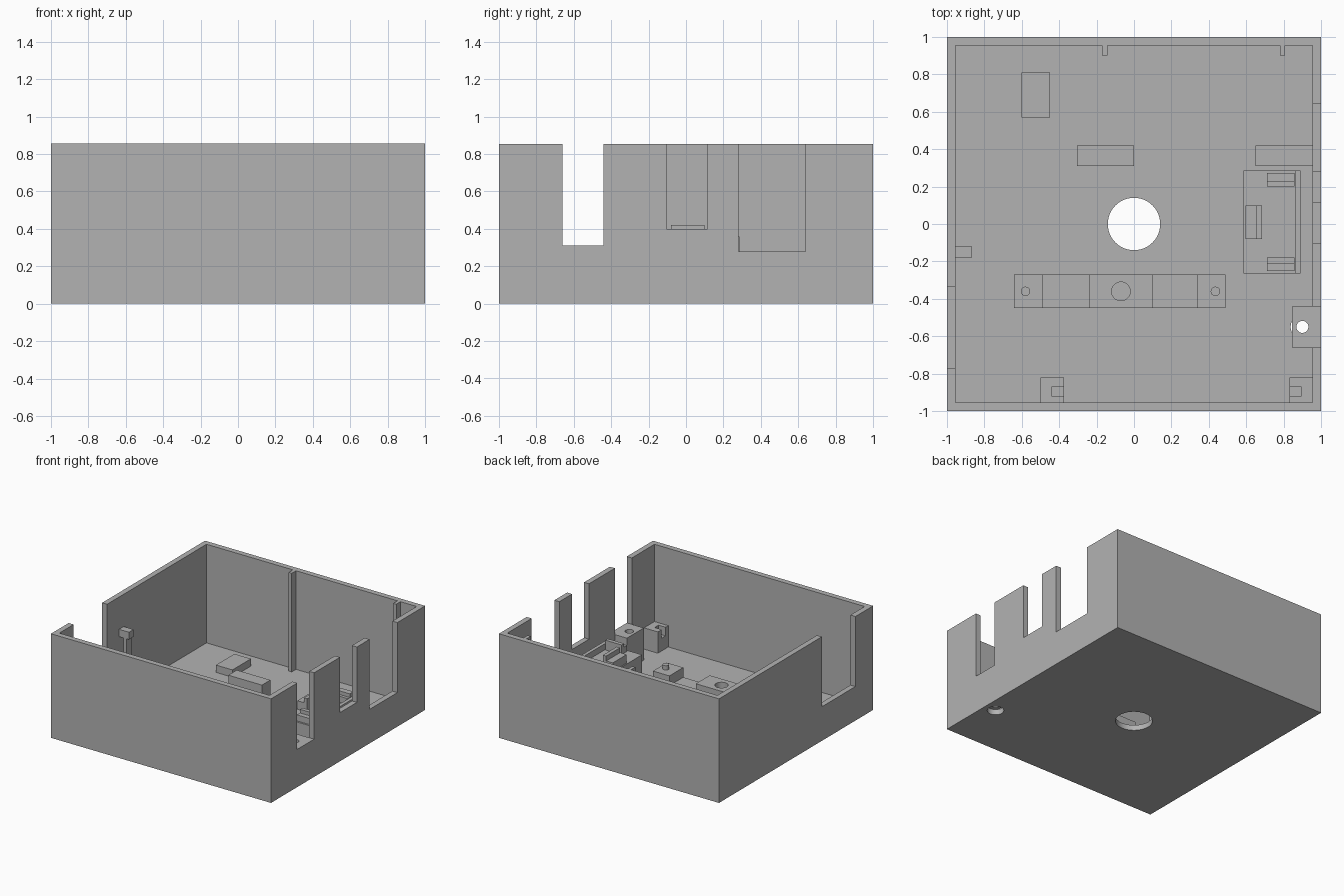
import bpy

old = bpy.data.objects.get("Cube")
if old:
    bpy.data.objects.remove(old, do_unlink=True)

grey = bpy.data.materials.new("plain grey")
grey.use_nodes = True
GREY = (0.45, 0.45, 0.45, 1)
grey.diffuse_color = GREY
grey.node_tree.nodes["Principled BSDF"].inputs["Base Color"].default_value = GREY

H = 0.855      # overall height
T = 0.045      # wall and floor thickness
IN = 1 - T     # inner face of the walls


def box(name, x, y, z):
    """Box from (min, max) ranges."""
    bpy.ops.mesh.primitive_cube_add(
        size=1, location=[(a + b) / 2 for a, b in (x, y, z)])
    ob = bpy.context.object
    ob.name = name
    ob.scale = [b - a for a, b in (x, y, z)]
    bpy.ops.object.transform_apply(location=False, rotation=False, scale=True)
    ob.data.materials.append(grey)
    return ob


def rod(name, x, y, r, z):
    bpy.ops.mesh.primitive_cylinder_add(
        vertices=48, radius=r, depth=z[1] - z[0], location=(x, y, sum(z) / 2))
    ob = bpy.context.object
    ob.name = name
    ob.data.materials.append(grey)
    bpy.ops.object.shade_smooth_by_angle()
    return ob


def cut(ob, *cutters):
    for c in cutters:
        c.hide_render = True
        m = ob.modifiers.new("cut", 'BOOLEAN')
        m.operation = 'DIFFERENCE'
        m.solver = 'EXACT'
        m.object = c
        bpy.context.view_layer.objects.active = ob
        bpy.ops.object.modifier_apply(modifier=m.name)
        bpy.data.objects.remove(c, do_unlink=True)


# Open tray with wall notches and floor holes
tray = box("tray", (-1, 1), (-1, 1), (0, H))
cut(tray, box("cavity", (-IN, IN), (-IN, IN), (T, 1)))
for y, z in (((-0.66, -0.44), 0.31), ((-0.105, 0.115), 0.4), ((0.28, 0.64), 0.28)):
    cut(tray, box("right_notch", (0.92, 1.1), y, (z, 1)))
cut(tray,
    box("left_notch", (-1.1, -0.92), (-0.77, -0.335), (0.28, 1)),
    rod("centre_hole", 0, 0, 0.14, (-0.1, 0.2)),
    rod("screw_recess", 0.9, -0.55, 0.063, (-0.1, 0.1)))

# Screw bracket below the first notch
bracket = box("screw_bracket", (0.845, IN), (-0.66, -0.44), (T, 0.31))
cut(bracket, rod("screw_hole", 0.9, -0.55, 0.032, (0, 0.5)))

# Ribs on the back wall
for x in (-0.17, 0.78):
    box("back_rib", (x, x + 0.028), (0.9, IN), (T, H))

# Plain floor blocks
box("low_block", (-0.6, -0.45), (0.57, 0.81), (T, 0.105))
box("middle_block", (-0.305, 0), (0.31, 0.42), (T, 0.2))
box("side_block", (0.65, IN), (0.31, 0.42), (T, 0.2))

# Long holder: low base, pinned ends, bored centre
Y = (-0.45, -0.27)
box("holder_base", (-0.64, 0.49), Y, (T, 0.12))
for x in (-0.64, 0.34):
    box("holder_end", (x, x + 0.15), Y, (0.12, 0.2))
for x in (-0.58, 0.435):
    rod("holder_pin", x, -0.36, 0.025, (0.2, 0.235))
centre = box("holder_centre", (-0.24, 0.1), Y, (0.12, 0.2))
cut(centre, rod("bore", -0.07, -0.36, 0.05, (0.1, 0.3)))

# Slotted supports on the front wall
for x, slot in ((-0.5, -0.44), (0.83, 0.8)):
    support = box("slotted_support", (x, x + 0.125), (-IN, -0.82), (T, 0.22))
    cut(support, box("slot", (slot, slot + 0.095), (-0.92, -0.87), (0.15, 0.3)))

# Clip beside the left wall
box("clip_post", (-0.915, -0.885), (-0.18, -0.12), (T, 0.53))
box("clip_head", (-IN, -0.865), (-0.18, -0.12), (0.53, 0.59))

# Port housing beside the right wall
box("housing_base", (0.585, 0.89), (-0.265, 0.285), (T, 0.31))
box("housing_rear", (0.862, 0.89), (-0.265, 0.285), (0.31, 0.36))
for y, ym in ((-0.25, -0.21), (0.2, 0.225)):
    box("housing_clip", (0.71, 0.858), (y, y + 0.072), (0.31, 0.36))
    box("housing_clip_top", (0.71, 0.858), (ym, y + 0.072), (0.36, 0.39))
box("ridge_step", (0.595, 0.655), (-0.08, 0.1), (0.31, 0.38))
box("ridge", (0.655, 0.685), (-0.08, 0.1), (0.31, 0.42))
